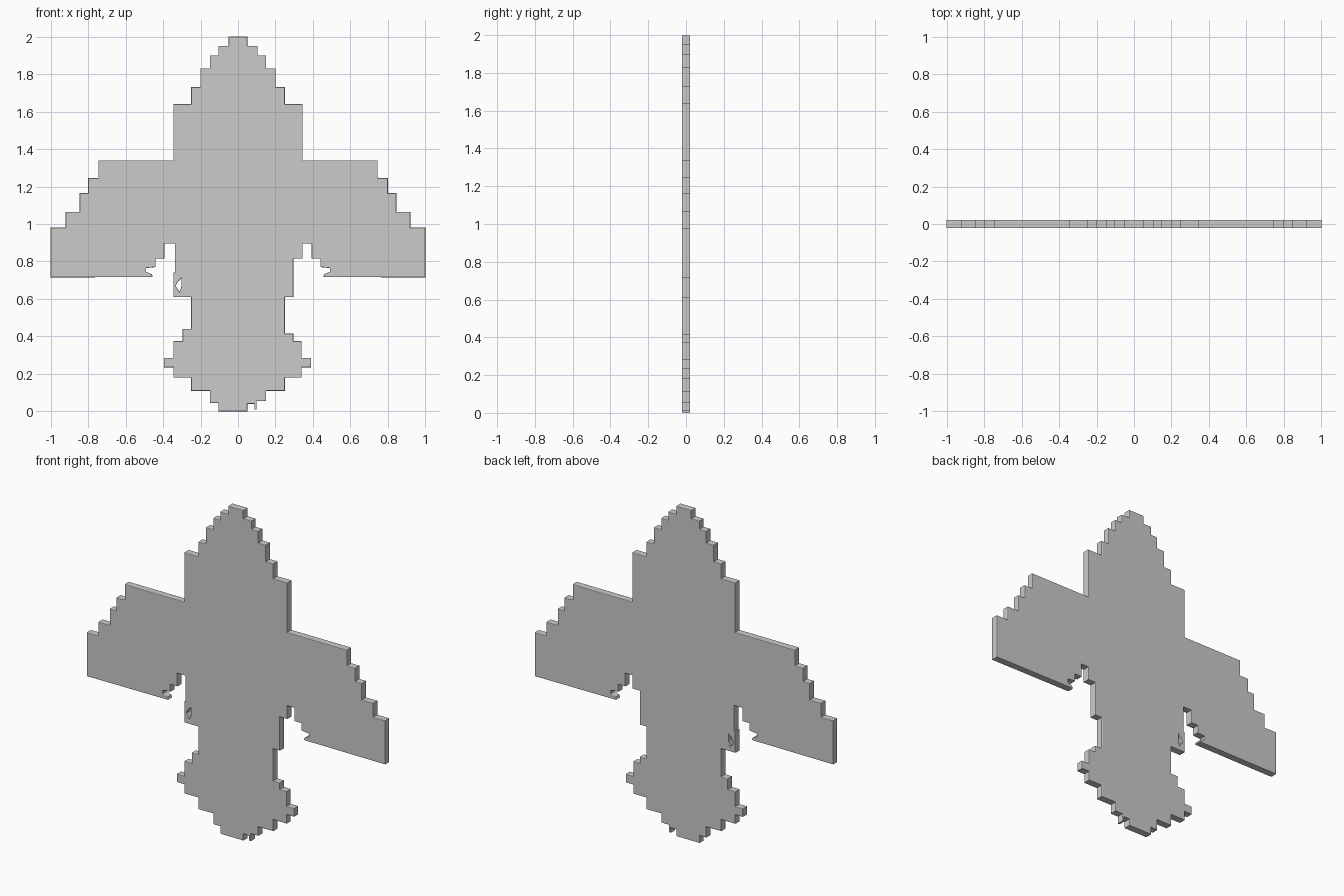
import bpy
import math

if "Cube" in bpy.data.objects:
    bpy.data.objects.remove(bpy.data.objects["Cube"])

BEVEL = 0.004
HALF_THICKNESS = 0.022


def stairs(z, steps):
    """Turn (half width, lower z) steps into right-angled outline corners."""
    points = []
    for x, low in steps:
        points += [(x, z), (x, low)]
        z = low
    return points


def mirror(points):
    return [(-x, z) for x, z in points]


# Nose and stepped wing, shared by both sides
upper = stairs(2.0, [(0.05, 1.95), (0.105, 1.90), (0.15, 1.83), (0.20, 1.73),
                     (0.25, 1.64), (0.345, 1.34), (0.745, 1.245), (0.80, 1.165),
                     (0.845, 1.065), (0.92, 0.98), (1.0, 0.715)])

# Ragged notch under each wing
notch = [(0.455, 0.717), (0.46, 0.732), (0.49, 0.745), (0.49, 0.765),
         (0.44, 0.77), (0.44, 0.815), (0.393, 0.815), (0.393, 0.895)]

# Tail, slightly different on each side
tail_right = stairs(0.895, [(0.345, 0.815), (0.295, 0.61), (0.25, 0.415), (0.295, 0.375),
                            (0.34, 0.285), (0.39, 0.235), (0.34, 0.18), (0.25, 0.11),
                            (0.15, 0.055), (0.10, 0.01), (0.088, 0.04), (0.05, 0.0)])
tail_left = stairs(0.895, [(0.337, 0.74), (0.345, 0.61), (0.25, 0.44), (0.295, 0.375),
                           (0.345, 0.285), (0.395, 0.235), (0.345, 0.18), (0.25, 0.11),
                           (0.15, 0.045), (0.105, 0.0)])

outline = upper + notch + tail_right + mirror(upper + notch + tail_left)[::-1]

# Small chipped hole on the left of the body
hole = [(-0.302, 0.71), (-0.302, 0.665), (-0.312, 0.638), (-0.333, 0.67), (-0.318, 0.695)]

# Filled profile extruded into a plate with softened rims
curve = bpy.data.curves.new("plane_silhouette", 'CURVE')
curve.dimensions = '2D'
curve.fill_mode = 'BOTH'
curve.extrude = HALF_THICKNESS - BEVEL
curve.bevel_depth = BEVEL
curve.bevel_resolution = 1
curve.offset = -BEVEL
for loop in (outline, hole):
    spline = curve.splines.new('POLY')
    spline.points.add(len(loop) - 1)
    for p, (x, z) in zip(spline.points, loop):
        p.co = (x, z, 0, 1)
    spline.use_cyclic_u = True
    spline.use_smooth = False

plate = bpy.data.objects.new("plane_silhouette", curve)
bpy.context.collection.objects.link(plate)
plate.rotation_euler.x = math.pi / 2
plate.select_set(True)
bpy.context.view_layer.objects.active = plate
bpy.ops.object.convert(target='MESH')
bpy.ops.object.transform_apply(location=False, rotation=True, scale=False)
